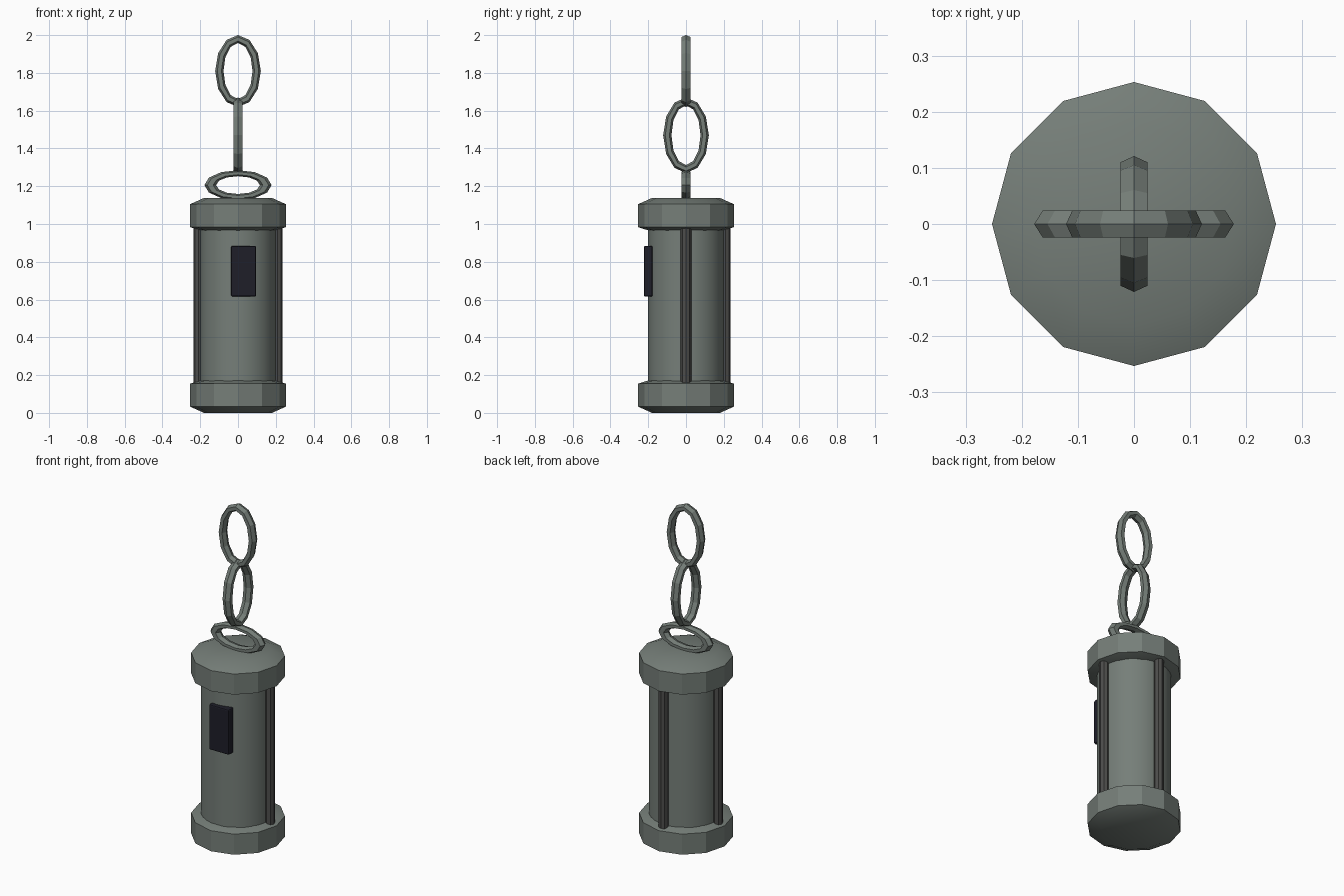
import bpy, bmesh
from math import sin, cos, pi, radians

cube = bpy.data.objects.get("Cube")
if cube:
    bpy.data.objects.remove(cube)


def material(name, rgb):
    m = bpy.data.materials.new(name)
    m.use_nodes = True
    m.diffuse_color = (*rgb, 1)
    m.node_tree.nodes["Principled BSDF"].inputs["Base Color"].default_value = (*rgb, 1)
    return m


GREEN_GREY = material("green grey metal", (0.18, 0.21, 0.19))
DARK_GREY = material("dark grey metal", (0.075, 0.075, 0.072))
NAVY = material("near black navy", (0.013, 0.013, 0.022))


def finish(name, bm, mat, angle=None):
    bmesh.ops.recalc_face_normals(bm, faces=bm.faces)
    me = bpy.data.meshes.new(name)
    bm.to_mesh(me)
    bm.free()
    me.materials.append(mat)
    ob = bpy.data.objects.new(name, me)
    bpy.context.collection.objects.link(ob)
    if angle:
        bpy.ops.object.select_all(action="DESELECT")
        ob.select_set(True)
        bpy.context.view_layer.objects.active = ob
        bpy.ops.object.shade_smooth_by_angle(angle=radians(angle))
    return ob


def lathe(name, profile, sides, mat, centre=(0, 0), angle=None):
    """Stack of rings (radius, z), closed with flat ends."""
    bm = bmesh.new()
    rings = [[bm.verts.new((centre[0] + r * cos(2 * pi * i / sides),
                            centre[1] + r * sin(2 * pi * i / sides), z))
              for i in range(sides)] for r, z in profile]
    for a, b in zip(rings, rings[1:]):
        for i in range(sides):
            j = (i + 1) % sides
            bm.faces.new((a[i], a[j], b[j], b[i]))
    bm.faces.new(rings[0])
    bm.faces.new(rings[-1])
    return finish(name, bm, mat, angle)


def link(name, z, half_w, half_h, thick_w, thick_h, along_y=False, steps=12, sides=6):
    """Oval chain link with a six-sided section."""
    bm = bmesh.new()
    rings = []
    for i in range(steps):
        a = 2 * pi * i / steps
        ring = []
        for k in range(sides):
            b = 2 * pi * k / sides
            u = cos(a) * (half_w - thick_w + thick_w * cos(b))
            v = sin(a) * (half_h - thick_h + thick_h * cos(b))
            w = 0.028 * sin(b)
            ring.append(bm.verts.new((w, u, z + v) if along_y else (u, w, z + v)))
        rings.append(ring)
    for i in range(steps):
        a, b = rings[i], rings[(i + 1) % steps]
        for k in range(sides):
            n = (k + 1) % sides
            bm.faces.new((a[k], a[n], b[n], b[k]))
    return finish(name, bm, GREEN_GREY)


# Body and end caps
lathe("body", [(0.2, 0.1), (0.2, 1.04)], 32, GREEN_GREY, angle=31)
cap = [(0.18, 0), (0.253, 0.033), (0.253, 0.155), (0.18, 0.178)]
lathe("bottom_cap", cap, 12, GREEN_GREY, angle=29)
lathe("top_cap", [(r, 1.138 - z) for r, z in cap], 12, GREEN_GREY, angle=29)

# Rods on both sides and the back
for name, spot in (("left_rod", (0.208, 0)), ("right_rod", (-0.208, 0)), ("back_rod", (0, 0.208))):
    lathe(name, [(0.028, 0.13), (0.028, 1.01)], 8, DARK_GREY, centre=spot)

# Front panel
bm = bmesh.new()
bmesh.ops.create_cube(bm, size=1)
for v in bm.verts:
    v.co = (0.03 + v.co.x * 0.132, -0.2 + v.co.y * 0.046, 0.75 + v.co.z * 0.268)
panel = finish("front_panel", bm, NAVY)
bevel = panel.modifiers.new("bevel", "BEVEL")
bevel.width = 0.007
bevel.segments = 2

# Hanging ring and chain
link("hanging_ring", 1.206, 0.178, 0.079, 0.031, 0.016)
link("lower_link", 1.47, 0.121, 0.2, 0.022, 0.021, along_y=True)
link("upper_link", 1.81, 0.121, 0.19, 0.022, 0.021)
